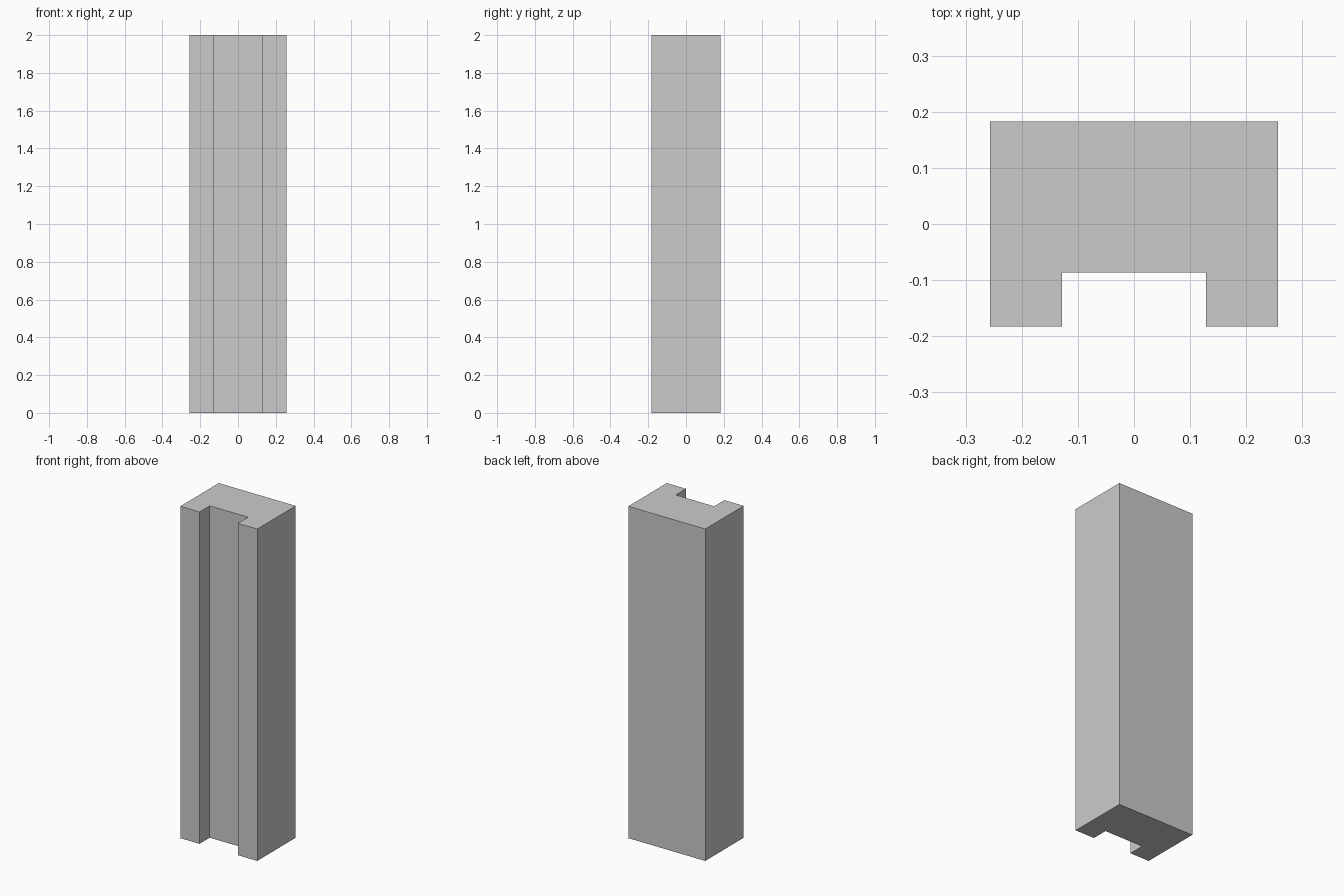
import bpy
import bmesh

if "Cube" in bpy.data.objects:
    bpy.data.objects.remove(bpy.data.objects["Cube"])

HEIGHT = 2.0
HALF_W, HALF_D = 0.2565, 0.183      # outer block
SLOT_HALF_W, SLOT_Y = 0.1285, -0.086  # channel along the front

# Right half of the plan, from slot centre round to the back; mirrored for the left
half = [(SLOT_HALF_W, SLOT_Y), (SLOT_HALF_W, -HALF_D),
        (HALF_W, -HALF_D), (HALF_W, HALF_D)]
outline = half + [(-x, y) for x, y in reversed(half)]

# Channelled column: extrude the plan upward
bm = bmesh.new()
base = bm.faces.new([bm.verts.new((x, y, 0)) for x, y in outline])
top = bmesh.ops.extrude_face_region(bm, geom=[base], use_keep_orig=True)
bmesh.ops.translate(bm, vec=(0, 0, HEIGHT),
                    verts=[v for v in top["geom"] if isinstance(v, bmesh.types.BMVert)])
bmesh.ops.recalc_face_normals(bm, faces=bm.faces)

mesh = bpy.data.meshes.new("channelled_column")
bm.to_mesh(mesh)
bm.free()
bpy.context.collection.objects.link(bpy.data.objects.new("channelled_column", mesh))
